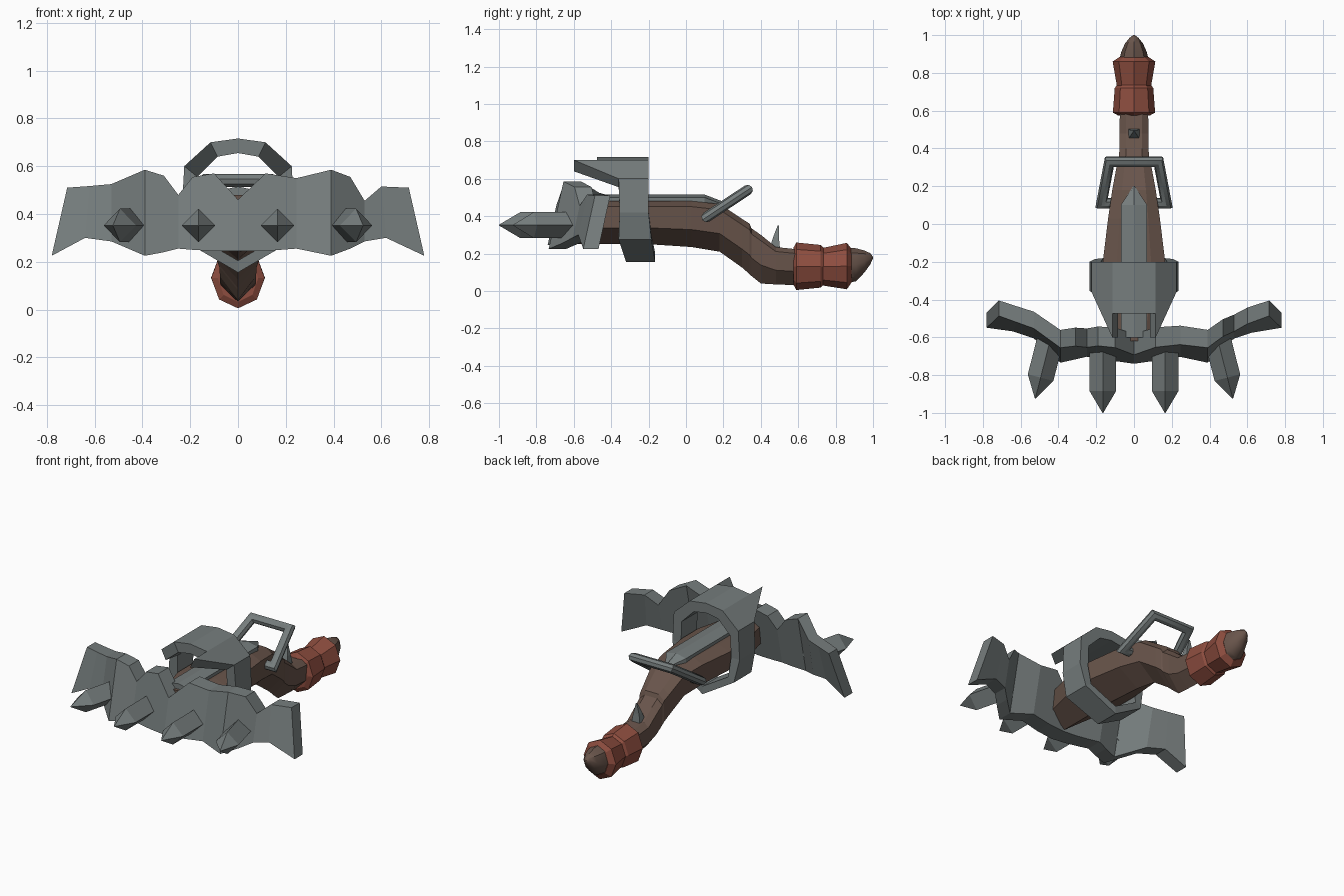
import bpy, bmesh, math
from mathutils import Matrix, Vector

if "Cube" in bpy.data.objects:
    bpy.data.objects.remove(bpy.data.objects["Cube"])


def material(name, rgb):
    m = bpy.data.materials.new(name)
    m.diffuse_color = (*rgb, 1)
    m.use_nodes = True
    m.node_tree.nodes["Principled BSDF"].inputs["Base Color"].default_value = m.diffuse_color
    return m


IRON = material("iron grey", (0.18, 0.205, 0.205))
WOOD = material("dark wood", (0.14, 0.09, 0.07))
WRAP = material("red leather", (0.27, 0.075, 0.05))


def loft(name, rings, mat, matrix=None, smooth=False):
    """Skin a list of equal-length point rings and cap both ends."""
    bm = bmesh.new()
    rows = [[bm.verts.new(p) for p in r] for r in rings]
    n = len(rows[0])
    for a, b in zip(rows, rows[1:]):
        for i in range(n):
            j = (i + 1) % n
            bm.faces.new((a[i], a[j], b[j], b[i]))
    bm.faces.new(rows[0])
    bm.faces.new(rows[-1])
    bmesh.ops.recalc_face_normals(bm, faces=bm.faces[:])
    me = bpy.data.meshes.new(name)
    bm.to_mesh(me)
    bm.free()
    me.materials.append(mat)
    ob = bpy.data.objects.new(name, me)
    bpy.context.collection.objects.link(ob)
    if matrix:
        ob.matrix_world = matrix
    if smooth:
        bpy.ops.object.select_all(action='DESELECT')
        ob.select_set(True)
        bpy.context.view_layer.objects.active = ob
        bpy.ops.object.shade_smooth_by_angle(angle=math.radians(40))
    return ob


def ngon(y, z, rx, rz, n=8):
    return [(rx * math.sin(2 * math.pi * i / n), y, z + rz * math.cos(2 * math.pi * i / n))
            for i in range(n)]


def interp(keys, x):
    for (a, u), (b, v) in zip(keys, keys[1:]):
        if x <= b:
            return u + (v - u) * (x - a) / (b - a)
    return keys[-1][1]


# Wooden stock: flat top, sloped sides, V-shaped belly (y, top, bottom, half width)
def stock_ring(y, t, b, w):
    h = t - b
    return [(-.55 * w, y, t), (.55 * w, y, t), (w, y, t - .12 * h), (.98 * w, y, t - .62 * h),
            (0, y, b), (-.98 * w, y, t - .62 * h), (-w, y, t - .12 * h)]


loft("stock", [stock_ring(*s) for s in (
    (-.62, .48, .25, .10), (-.36, .48, .25, .165), (-.2, .48, .25, .165), (.03, .48, .235, .137),
    (.18, .465, .21, .115), (.30, .385, .125, .093), (.34, .36, .09, .085), (.35, .335, .08, .08),
    (.40, .30, .04, .077), (.48, .235, .035, .076), (.62, .22, .03, .075))], WOOD)

# Grip wraps and rounded pommel
loft("lower_grip_wrap", [ngon(*s) for s in (
    (.575, .132, .085, .10), (.59, .132, .112, .127), (.72, .132, .102, .114),
    (.735, .132, .09, .10))], WRAP)
loft("upper_grip_wrap", [ngon(*s) for s in (
    (.725, .13, .09, .10), (.745, .13, .093, .103), (.86, .133, .113, .124),
    (.885, .135, .075, .09))], WRAP)
loft("pommel", [ngon(*s) for s in (
    (.86, .137, .08, .095), (.91, .14, .068, .088), (.955, .158, .048, .058),
    (.985, .172, .024, .03), (1.0, .178, .004, .004))], WOOD, smooth=True)

# Grey rail on top of the stock, ridged, pointed at the back
loft("bolt_rail", [[(-w, y, z - .04), (-w, y, z), (0, y, z + .015), (w, y, z), (w, y, z - .04)]
                   for y, z, w in ((-.6, .5, .07), (.1, .5, .07), (.2, .462, .004))], IRON)

# Iron band around the stock: (outer x, z, inner x, z, front y, back y)
HALF = [(.115, .70, .085, .64, -.6, -.2), (.225, .60, .17, .555, -.36, -.2),
        (.235, .42, .175, .42, -.355, -.2), (.205, .275, .165, .30, -.36, -.185),
        (0, .155, 0, .205, -.32, -.165)]


def band_ring(p, s=1, front=None):
    ox, oz, ix, iz, f, b = p
    f = f if front is None else front
    return [(s * ox, f, oz), (s * ix, f, iz), (s * ix, b, iz), (s * ox, b, oz)]


loft("iron_band", [band_ring(p) for p in HALF] + [band_ring(p, -1) for p in HALF[-2::-1]], IRON)
loft("band_crown", [band_ring(HALF[0], 1, -.475),
                    band_ring((0, .716, 0, .655, -.475, -.2)),
                    band_ring(HALF[0], -1, -.475)], IRON)

# Jagged bow plate: columns of (top x, top z, bottom x, bottom z), leaning back
COLUMNS = [(-.715, .51, -.78, .225), (-.62, .517, -.64, .30), (-.53, .525, -.53, .285),
           (-.39, .585, -.39, .225), (-.31, .56, -.31, .24), (-.25, .48, -.25, .255),
           (-.19, .555, -.19, .25), (-.1, .57, -.1, .245), (0, .46, 0, .245),
           (.115, .57, .115, .245), (.245, .55, .245, .255), (.39, .585, .39, .225),
           (.47, .555, .47, .255), (.53, .455, .53, .285), (.6, .515, .62, .30),
           (.715, .51, .78, .225)]
FRONT = [(0, -.665), (.25, -.63), (.39, -.655), (.53, -.54), (.715, -.47)]


def bow_ring(xt, zt, xb, zb):
    y = interp(FRONT, abs(xt))
    yt, yb = y - .22 * (.585 - zt), y - .22 * (.585 - zb)
    d = .11 - .04 * abs(xt)
    return [(xt, yt, zt), (xb, yb, zb), (xb, yb + d, zb), (xt, yt + d, zt)]


loft("bow_plate", [bow_ring(*c) for c in COLUMNS], IRON)

# Four diamond-section spikes, the outer pair splayed outward
for s, side in ((1, "right"), (-1, "left")):
    for name, x, y, length, turn in (("inner", .165, -.62, .38, 0), ("outer", .44, -.6, .335, .25)):
        rings = [ngon(0, 0, .07, .07, 4), ngon(-length + .115, 0, .07, .07, 4),
                 ngon(-length, 0, .002, .002, 4)]
        m = Matrix.Translation((s * x, y, .352)) @ Matrix.Rotation(s * turn, 4, 'Z')
        loft(f"{name}_spike_{side}", rings, IRON, m)

# Cocking handle: tilted loop made of eight-sided rod with mitred corners
path = [Vector(p) for p in ((-.10, .11, .395), (-.172, .11, .395), (-.13, .33, .54),
                            (.13, .33, .54), (.172, .11, .395), (.10, .11, .395))]
normal = Vector((0, -.145, .22)).normalized()
rings = []
for i, p in enumerate(path):
    d0 = (p - path[max(i - 1, 0)]).normalized()
    d1 = (path[min(i + 1, len(path) - 1)] - p).normalized()
    t = (d0 + d1).normalized()
    side = t.cross(normal).normalized()
    c = t.dot(d1 if d1.length else d0)
    rings.append([p + .028 * (side * math.cos(a) / c + normal * math.sin(a))
                  for a in (math.pi / 4 * k for k in range(8))])
loft("cocking_handle", rings, IRON, smooth=True)

# Small thorn on top of the grip
loft("sight_thorn", [[(-.034, .445, .22), (.034, .445, .22), (.034, .505, .2), (-.034, .505, .2)],
                     [(-.02, .465, .285), (.02, .465, .285), (.02, .497, .285), (-.02, .497, .285)],
                     [(-.003, .49, .35), (.003, .49, .35), (.003, .496, .35), (-.003, .496, .35)]],
     IRON)
